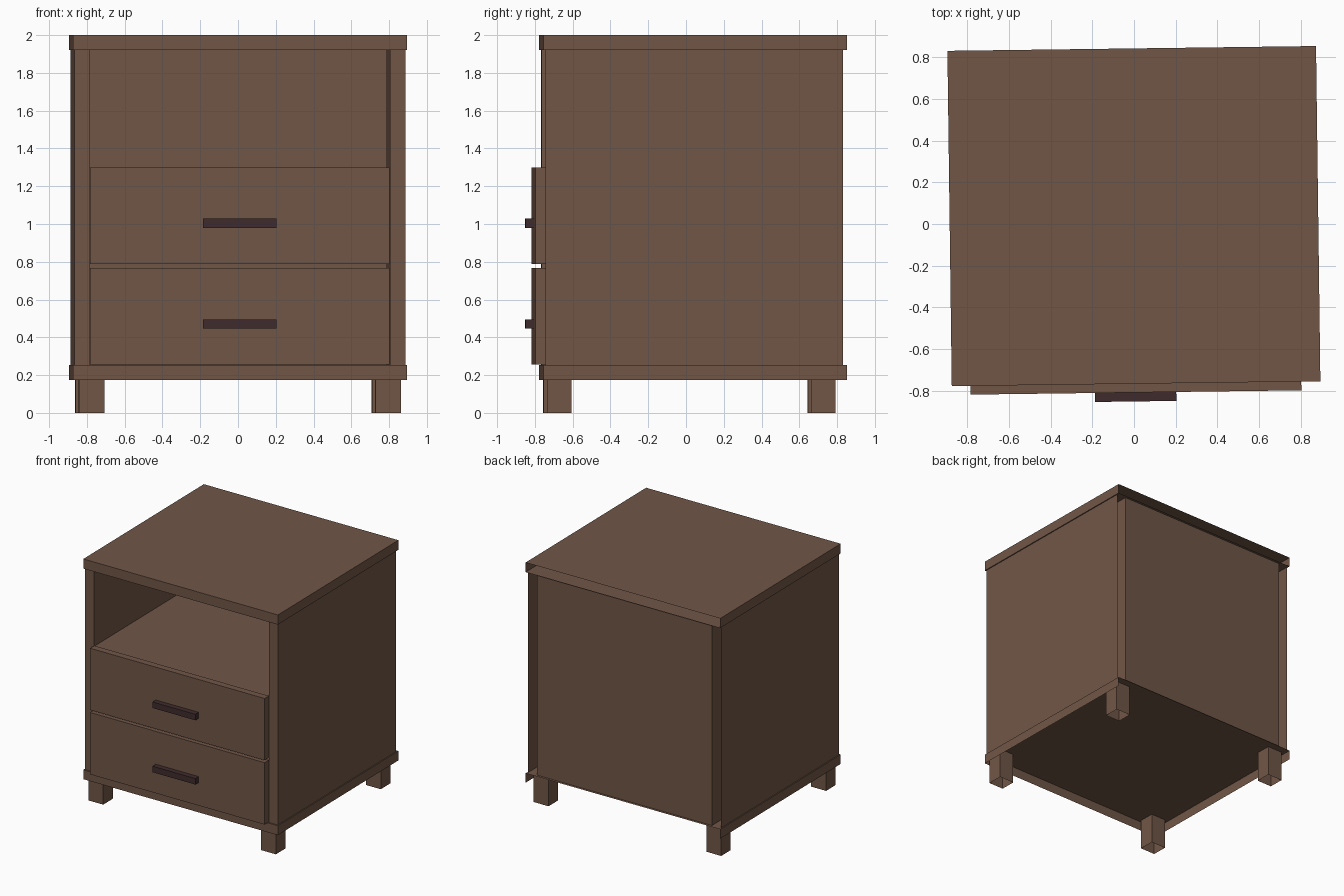
import bpy, bmesh
from mathutils import Matrix, Vector

if "Cube" in bpy.data.objects:
    bpy.data.objects.remove(bpy.data.objects["Cube"])

TURN = Matrix.Rotation(0.013, 4, 'Z')   # whole cabinet sits slightly turned


def material(name, rgb):
    m = bpy.data.materials.new(name)
    m.diffuse_color = (*rgb, 1)
    m.use_nodes = True
    m.node_tree.nodes["Principled BSDF"].inputs["Base Color"].default_value = m.diffuse_color
    return m


wood = material("brown_wood", (0.162, 0.093, 0.061))
dark = material("dark_handle", (0.051, 0.024, 0.027))

DIRS = {'l': (-1, 0, 0), 'r': (1, 0, 0), 'f': (0, -1, 0),
        'b': (0, 1, 0), 'd': (0, 0, -1), 'u': (0, 0, 1)}


def box(name, x, y, z, mat=wood, drop=""):
    """Box from ranges; faces named in drop are left open."""
    bm = bmesh.new()
    bmesh.ops.create_cube(bm, size=1)
    bm.normal_update()
    gone = [f for f in bm.faces
            if any(f.normal.dot(Vector(DIRS[c])) > 0.9 for c in drop)]
    bmesh.ops.delete(bm, geom=gone, context='FACES')
    for v in bm.verts:
        v.co = [r[0] + (c + 0.5) * (r[1] - r[0]) for c, r in zip(v.co, (x, y, z))]
    bm.transform(TURN)
    me = bpy.data.meshes.new(name)
    bm.to_mesh(me)
    bm.free()
    me.materials.append(mat)
    ob = bpy.data.objects.new(name, me)
    bpy.context.collection.objects.link(ob)
    return ob


# Top and base slabs, open at the back (base also open below)
box("top_slab", (-0.884, 0.884), (-0.766, 0.842), (1.92, 2.0), drop="b")
box("base_slab", (-0.884, 0.884), (-0.766, 0.842), (0.175, 0.253), drop="bd")

# Side panels, open at the hidden ends
box("left_side", (-0.876, -0.795), (-0.755, 0.821), (0.253, 1.92), drop="bud")
box("right_side", (0.795, 0.876), (-0.755, 0.821), (0.253, 1.92), drop="bud")

# Back panel: one sheet between the sides
box("back_panel", (-0.795, 0.795), (0.821, 0.823), (0.253, 1.92), drop="lrudb")

# Drawers: front plate, flat body top and handle
for label, z0, z1 in (("lower", 0.255, 0.768), ("upper", 0.788, 1.30)):
    box(label + "_drawer_front", (-0.794, 0.792), (-0.808, -0.752), (z0, z1))
    box(label + "_drawer_top", (-0.795, 0.795), (-0.752, 0.821),
        (z1 - 0.02, z1 - 0.006), drop="lrbfd")
    zc = (z0 + z1) / 2 - 0.041
    box(label + "_handle", (-0.197, 0.192), (-0.851, -0.808),
        (zc - 0.025, zc + 0.025), dark, drop="b")

# Four square legs, open at both ends
for sx, side in ((-1, "left"), (1, "right")):
    for end, y in (("front", (-0.746, -0.618)), ("back", (0.654, 0.781))):
        x = tuple(sorted((sx * 0.717, sx * 0.852)))
        box(f"{end}_{side}_leg", x, y, (0, 0.253), drop="ud")
